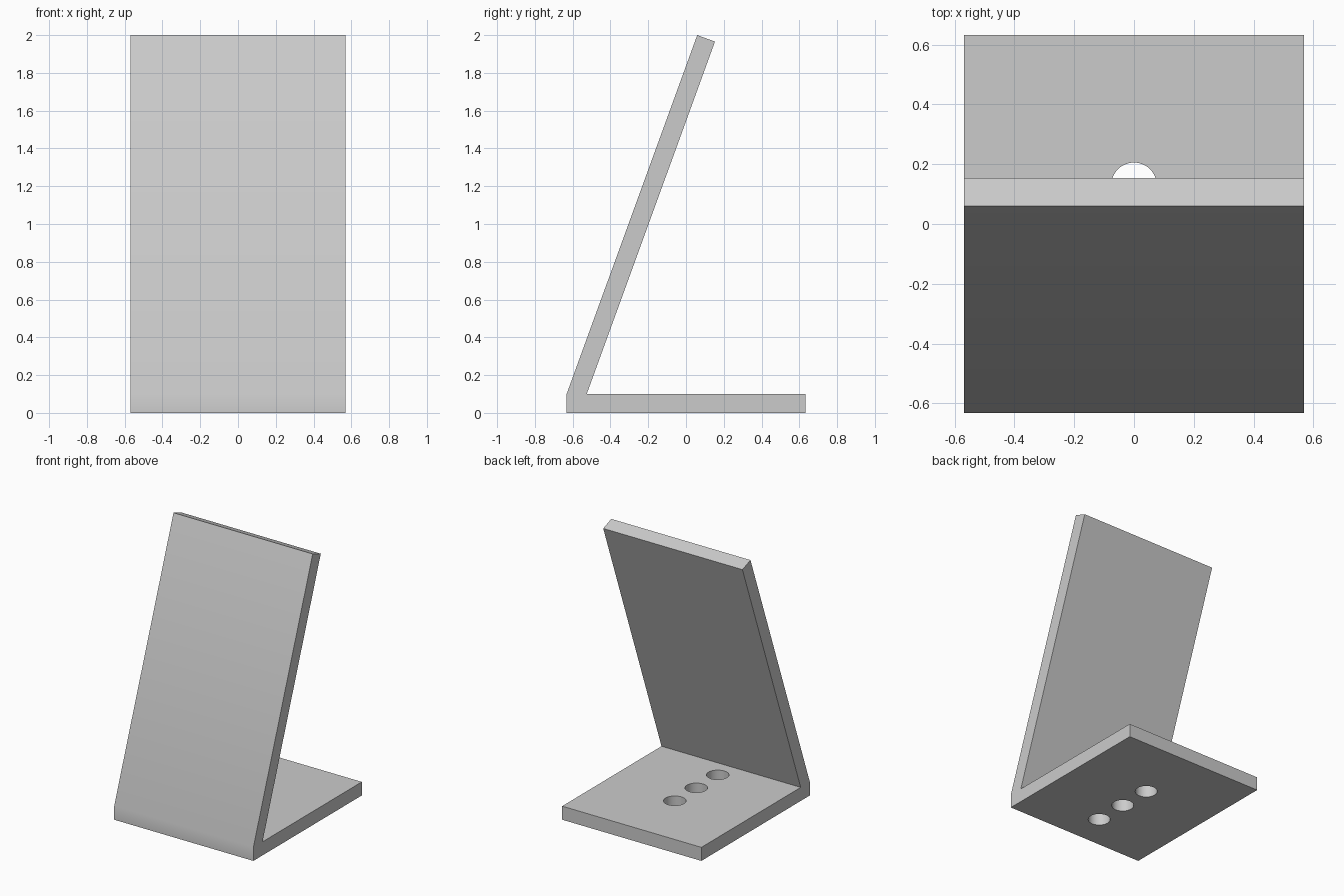
import bpy, bmesh
from math import radians, tan, sin, cos
from mathutils import Vector, Matrix

cube = bpy.data.objects.get("Cube")
if cube:
    bpy.data.objects.remove(cube, do_unlink=True)

HALF_W, HALF_D, HEIGHT, THICK = 0.568, 0.632, 2.0, 0.1
LEAN = radians(20)
HOLE_R, HOLE_YS = 0.0755, (-0.37, -0.12, 0.13)

# Plain grey material
grey = bpy.data.materials.new("light_grey")
grey.use_nodes = True
colour = (0.6, 0.6, 0.6, 1)
grey.diffuse_color = colour
grey.node_tree.nodes["Principled BSDF"].inputs["Base Color"].default_value = colour


def make_object(name, bm):
    bmesh.ops.recalc_face_normals(bm, faces=bm.faces)
    mesh = bpy.data.meshes.new(name)
    bm.to_mesh(mesh)
    bm.free()
    mesh.materials.append(grey)
    obj = bpy.data.objects.new(name, mesh)
    bpy.context.collection.objects.link(obj)
    return obj


# Bent plate: side profile (y, z) extruded across the width
top_y = -HALF_D + (HEIGHT - THICK) * tan(LEAN)
profile = [
    (-HALF_D, 0), (HALF_D, 0), (HALF_D, THICK),
    (-HALF_D + THICK / cos(LEAN), THICK),
    (top_y + THICK * cos(LEAN), HEIGHT - THICK * sin(LEAN)),
    (top_y, HEIGHT), (-HALF_D, THICK),
]
bm = bmesh.new()
side = bm.faces.new([bm.verts.new((-HALF_W, y, z)) for y, z in profile])
extruded = bmesh.ops.extrude_face_region(bm, geom=[side])["geom"]
bmesh.ops.translate(bm, vec=Vector((2 * HALF_W, 0, 0)),
                    verts=[g for g in extruded if isinstance(g, bmesh.types.BMVert)])
stand = make_object("leaning_stand", bm)

# Row of round holes through the base
bm = bmesh.new()
for y in HOLE_YS:
    bmesh.ops.create_cone(bm, cap_ends=True, segments=48, radius1=HOLE_R, radius2=HOLE_R,
                          depth=3 * THICK, matrix=Matrix.Translation((0, y, THICK / 2)))
cutter = make_object("hole_cutter", bm)
cutter.hide_render = True

cut = stand.modifiers.new("holes", 'BOOLEAN')
cut.operation, cut.solver, cut.object = 'DIFFERENCE', 'EXACT', cutter

bpy.ops.object.select_all(action='DESELECT')
stand.select_set(True)
bpy.context.view_layer.objects.active = stand
bpy.ops.object.modifier_apply(modifier=cut.name)
bpy.data.objects.remove(cutter, do_unlink=True)

# Smooth hole walls and the soft front bend, crisp edges elsewhere
bpy.ops.object.shade_smooth_by_angle(angle=radians(30))
